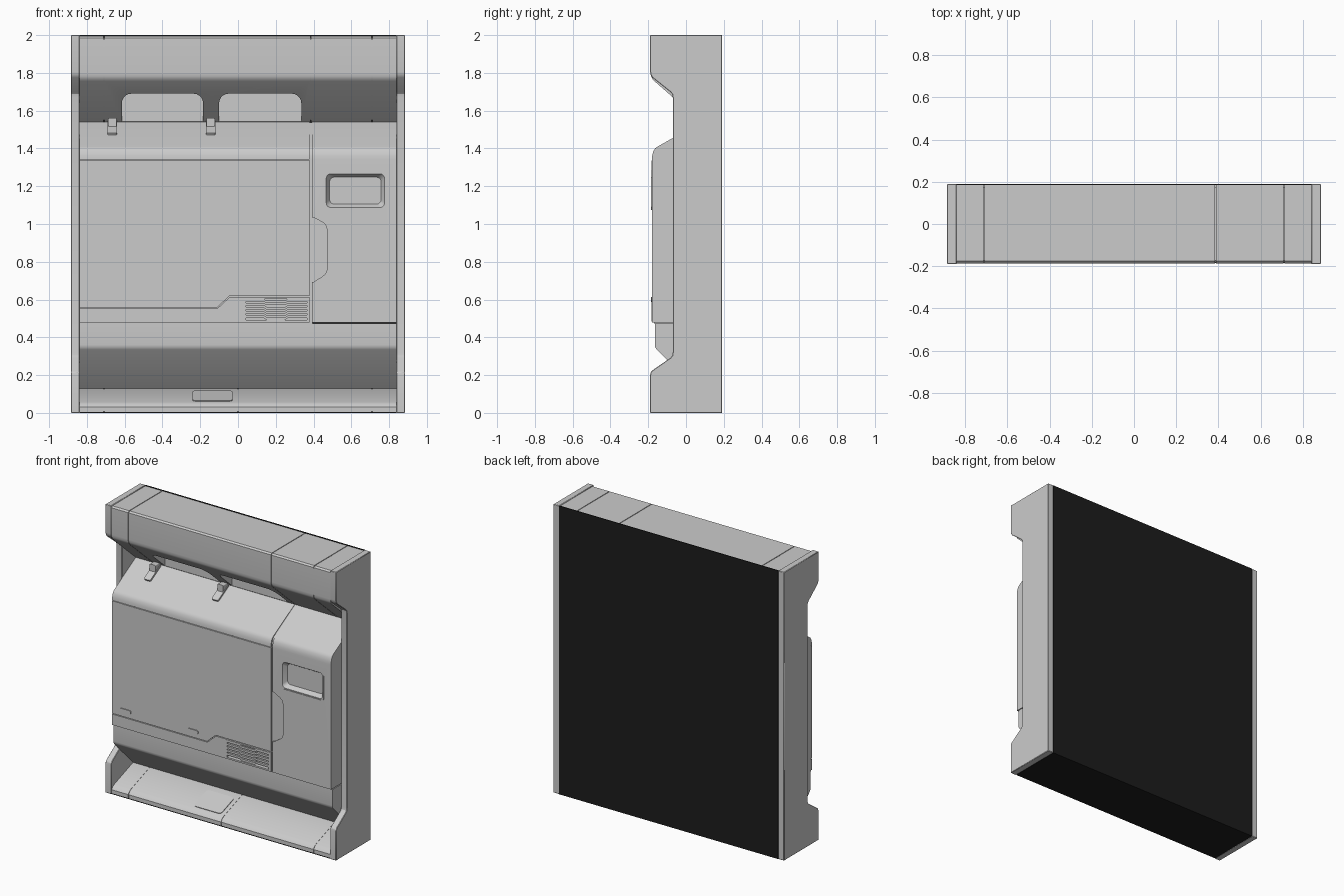
import bpy, bmesh, math

if "Cube" in bpy.data.objects:
    bpy.data.objects.remove(bpy.data.objects["Cube"])

def loft(name, a, b):
    """Closed solid between two matching loops of 3D points."""
    bm = bmesh.new()
    va, vb = [bm.verts.new(p) for p in a], [bm.verts.new(p) for p in b]
    bm.faces.new(va)
    bm.faces.new(vb)
    for i in range(len(va)):
        j = (i + 1) % len(va)
        bm.faces.new((va[i], va[j], vb[j], vb[i]))
    bmesh.ops.recalc_face_normals(bm, faces=bm.faces)
    me = bpy.data.meshes.new(name)
    bm.to_mesh(me)
    bm.free()
    ob = bpy.data.objects.new(name, me)
    bpy.context.collection.objects.link(ob)
    return ob

def side(name, prof, x0, x1):
    """Extrude a (y, z) profile along x."""
    return loft(name, [(x0, y, z) for y, z in prof], [(x1, y, z) for y, z in prof])

def front(name, out, y0, y1):
    """Extrude an (x, z) outline along y."""
    return loft(name, [(x, y0, z) for x, z in out], [(x, y1, z) for x, z in out])

def rect(x0, x1, z0, z1, r=0.0, n=5):
    if r == 0:
        return [(x0, z0), (x1, z0), (x1, z1), (x0, z1)]
    pts = []
    for cx, cz, a0 in ((x1 - r, z1 - r, 0), (x0 + r, z1 - r, 90),
                       (x0 + r, z0 + r, 180), (x1 - r, z0 + r, 270)):
        for i in range(n + 1):
            a = math.radians(a0 + 90 * i / n)
            pts.append((cx + r * math.cos(a), cz + r * math.sin(a)))
    return pts

def cut(ob, cutter, keep=False):
    m = ob.modifiers.new("cut", 'BOOLEAN')
    m.operation, m.solver, m.object = 'DIFFERENCE', 'EXACT', cutter
    bpy.context.view_layer.objects.active = ob
    bpy.ops.object.modifier_apply(modifier=m.name)
    if not keep:
        bpy.data.objects.remove(cutter)

def segmented(name, prof, xs, gap=0.0025):
    """Row of segments with a recessed filler behind every seam."""
    cy = sum(p[0] for p in prof) / len(prof)
    cz = sum(p[1] for p in prof) / len(prof)
    small = [(cy + (y - cy) * .96, cz + (z - cz) * .96) for y, z in prof]
    for x in xs[1:-1]:
        side(name + "_seam", small, x - .012, x + .012)
    obs = []
    for i, (a, b) in enumerate(zip(xs, xs[1:])):
        a += gap if i else 0
        b -= gap if i < len(xs) - 2 else 0
        obs.append(side(name + "_segment", prof, a, b))
    return obs

W, B = .84, .185   # half width between frames, back of the body

# Side frames
frame = [(.19, 0), (.19, 2), (-.19, 2), (-.19, 1.805), (-.187, 1.79), (-.178, 1.775),
         (-.082, 1.698), (-.073, 1.687), (-.07, 1.67), (-.07, .32), (-.073, .303),
         (-.082, .292), (-.178, .225), (-.187, .215), (-.19, .2), (-.19, 0)]
for s in (-1, 1):
    f = side("side_frame", frame, s * W, s * .885)
    bv = f.modifiers.new("soft", 'BEVEL')
    bv.width, bv.segments = .003, 1

# Dark back and base plates
dark = bpy.data.materials.new("dark")
dark.diffuse_color = (.012, .012, .012, 1)
dark.use_nodes = True
dark.node_tree.nodes["Principled BSDF"].inputs["Base Color"].default_value = dark.diffuse_color
for p in (front("back_plate", rect(-W, W, 0, 2), B, .19),
          front("base_plate", rect(-W, W, 0, .006), -.185, B)):
    p.data.materials.append(dark)

# Header with two window pockets in its sloping underside
header = [(B, 1.995), (-.176, 1.995), (-.186, 1.985), (-.186, 1.80), (-.184, 1.782),
          (-.178, 1.768), (-.167, 1.756), (.08, 1.54), (B, 1.54)]
heads = segmented("header", header, [-W, -.71, .385, .71, W])
for x0, x1 in ((-.615, -.185), (-.1, .335)):
    cut(heads[1], front("cutter", rect(x0, x1, 1.45, 1.69, .05), -.3, .076))

# Bottom sill with access plate
sill = [(B, .13), (.05, .13), (-.155, .057), (-.172, .047), (-.185, .03),
        (-.185, .006), (B, .006)]
segmented("sill", sill, [-W, -.71, 0, .71, W])
plate = front("sill_plate", rect(-.105, .105, -.08, .08, .02), -.004, .004)
plate.rotation_euler.x = math.radians(-70.4)
plate.location = (-.135, -.069, .088)

# Apron under the panels
side("apron", [(B, .472), (-.165, .472), (-.165, .36), (-.163, .347), (-.155, .335),
               (.05, .13), (B, .13)], -W, W)

# Cabinet core behind the left panels
def hood(d):
    return [(-.18 + d, 1.342), (-.179 + d, 1.362), (-.173 + d, 1.385), (-.163 + d, 1.401),
            (-.15 + d, 1.41), (.08, 1.54 - d / 3)]
core = side("cabinet_core", [(B, .472), (-.17, .472)] + hood(.01) + [(B, 1.535)], -W, .395)
side("hood_panel", hood(0) + [(B, 1.54), (B, 1.342)], -W, .379)

# Left main panel and stepped lower strip
front("main_panel", [(-W, .558), (-.111, .558), (-.046, .618), (.379, .618),
                     (.379, 1.338), (-W, 1.338)], -.18, -.16)
strip = front("lower_strip", [(-W, .478), (.379, .478), (.379, .613), (-.044, .613),
                              (-.109, .553), (-W, .553)], -.18, -.16)
front("raised_plate", [(-.76, 1.337), (-.76, 1.16), (-.74, 1.14), (.12, 1.14),
                       (.3, 1.285), (.3, 1.337)], -.182, -.175)
for x in (-.735, -.22):
    front("panel_tab", rect(x - .042, x + .042, .588, .614, .011), -.186, -.175)

# Vent with stepped louvres
c = front("cutter", rect(.04, .366, .49, .604), -.3, -.15)
cut(strip, c, True)
cut(core, c)
front("vent_rim_top", rect(.034, .372, .603, .611), -.183, -.16)
front("vent_rim_bottom", rect(.034, .372, .483, .491), -.183, -.16)
for x in (.034, .364):
    front("vent_rim_side", rect(x, x + .008, .491, .603), -.183, -.16)
for i in range(5):
    z, d = .503 + i * .022, .010
    path = [(.04, z), (.135, z), (.15, z - d), (.25, z - d), (.265, z), (.366, z)]
    front("vent_louvre", path + [(x, h + .014) for x, h in reversed(path)], -.178, -.15)

# Right door with display recess and grip recess
door = side("door", [(B, .478), (-.18, .478)] + hood(0) + [(B, 1.54)], .391, W)
def ring(g, y):
    return [(x, y, z) for x, z in rect(.465 + g, .778 - g, 1.085 + g, 1.268 - g, .025)]
cut(door, loft("cutter", ring(-.004, -.19), ring(.02, -.15)))
cut(door, front("cutter", [(.3, 1.035), (.4, 1.035), (.45, 1.008), (.464, .995), (.47, .975),
                           (.47, .755), (.464, .738), (.45, .725), (.4, .692), (.3, .692)],
                -.3, -.169))
# Display trim: thin raised bracket at the lower right of the recess
front("display_trim", [(.475, 1.074), (.77, 1.074), (.785, 1.09), (.785, 1.25), (.78, 1.25),
                       (.78, 1.093), (.767, 1.08), (.475, 1.08)], -.184, -.175)

# Latches on the hood slope
for x in (-.665, -.145):
    t = front("latch_tongue", rect(-.025, .025, -.07, .07, .01), -.012, .012)
    t.rotation_euler.x = math.radians(-60.5)
    t.location = (x, .018, 1.505)
    front("latch_knob", rect(x - .022, x + .022, 1.515, 1.562, .006), .012, .08)

# Smooth the rounded profiles, keep edges sharp
bpy.ops.object.select_all(action='SELECT')
bpy.ops.object.shade_smooth_by_angle(angle=math.radians(28))
